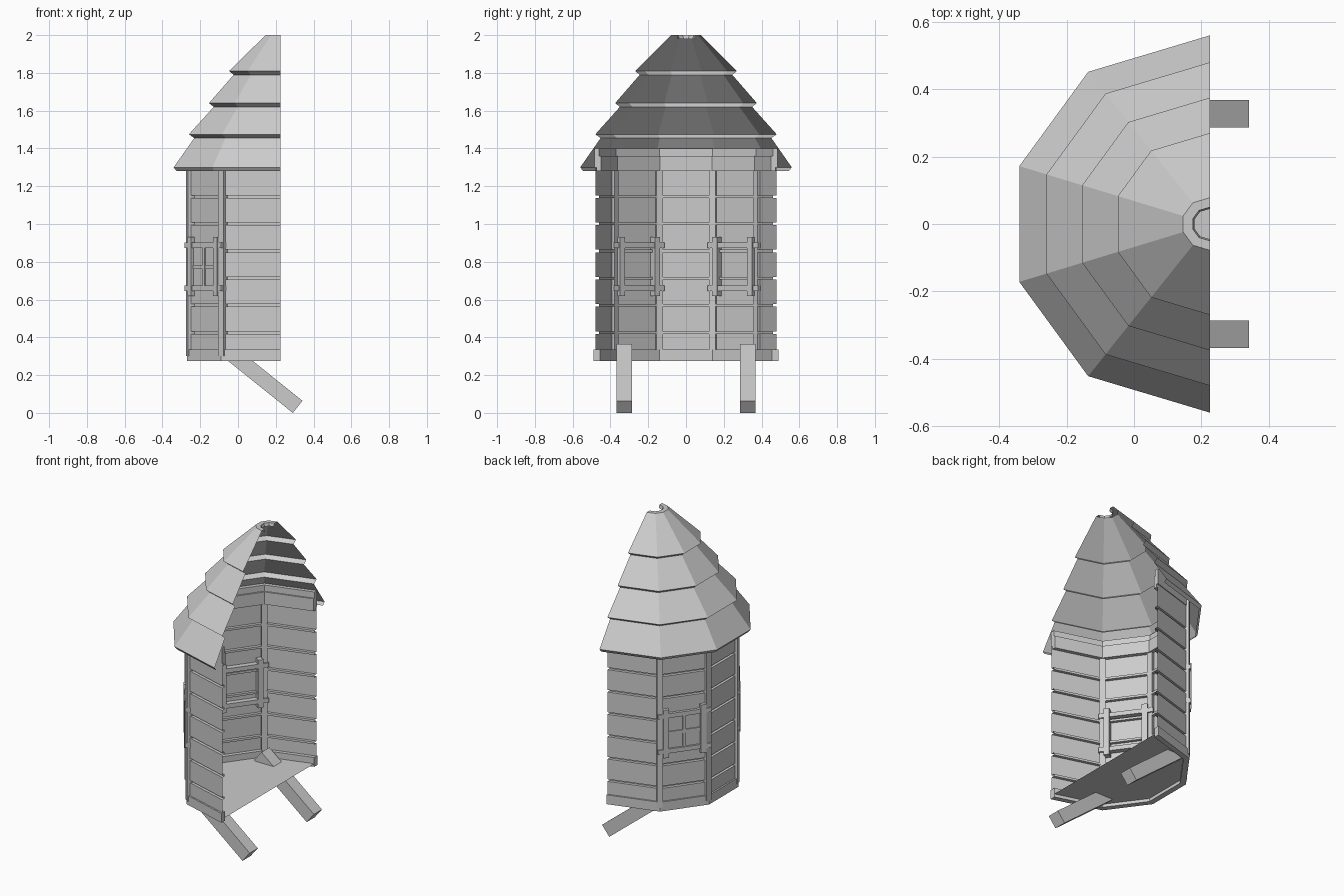
import bpy, bmesh, math
from mathutils import Vector, Matrix

cube = bpy.data.objects.get("Cube")
if cube:
    bpy.data.objects.remove(cube, do_unlink=True)

CUT_X = 0.225  # plane of the open side
HALF = [(0, 1), (-0.645, 0.807), (-1.01, 0.307)]
PLAN = HALF + [(x, -y) for x, y in reversed(HALF)]

grey = bpy.data.materials.new("plain grey")
grey.use_nodes = True
grey.diffuse_color = (0.6, 0.6, 0.6, 1)
grey.node_tree.nodes["Principled BSDF"].inputs["Base Color"].default_value = (0.6, 0.6, 0.6, 1)


def finish(name, bm):
    mesh = bpy.data.meshes.new(name)
    bm.to_mesh(mesh)
    bm.free()
    mesh.materials.append(grey)
    obj = bpy.data.objects.new(name, mesh)
    bpy.context.collection.objects.link(obj)
    return obj


def corner(i, s, z=0):
    x, y = PLAN[i]
    return Vector((CUT_X + x * s, y * s, z))


def sweep(name, profile, closed=False):
    """Sweep a (size, height) profile around the half-polygon plan."""
    bm = bmesh.new()
    rings = [[bm.verts.new(corner(i, s, z)) for i in range(len(PLAN))] for s, z in profile]
    pairs = list(zip(rings, rings[1:]))
    if closed:
        pairs.append((rings[-1], rings[0]))
    for low, high in pairs:
        for i in range(len(PLAN) - 1):
            bm.faces.new((low[i], low[i + 1], high[i + 1], high[i]))
    if closed:
        bm.faces.new([r[0] for r in rings])
        bm.faces.new([r[-1] for r in reversed(rings)])
        bmesh.ops.recalc_face_normals(bm, faces=bm.faces)
    return finish(name, bm)


def box(bm, frame, lo, hi):
    """Add a box between two corners, placed by a frame matrix."""
    lo, hi = Vector(lo), Vector(hi)
    size = Matrix.Diagonal((*(hi - lo), 1))
    bmesh.ops.create_cube(bm, size=1, matrix=frame @ Matrix.Translation((lo + hi) / 2) @ size)


# Stepped roof with an open rim at the peak
sweep("roof", [(0.545, 1.28), (0.56, 1.30), (0.452, 1.455), (0.48, 1.475),
               (0.35, 1.62), (0.375, 1.64), (0.245, 1.79), (0.27, 1.81),
               (0.078, 2.0), (0.05, 2.0), (0.045, 1.98)])

# Plank walls with recessed seams
wall = [(0.48, 0.3)]
for k in range(6):
    z = 0.425 + 0.144 * k
    wall += [(0.48, z - 0.007), (0.46, z - 0.007), (0.46, z + 0.007), (0.48, z + 0.007)]
wall.append((0.48, 1.3))
sweep("plank_walls", wall)

# Base and top beams
for name, s, inner, z0, z1 in (("base_beam", 0.49, 0.455, 0.275, 0.335),
                               ("top_beam", 0.475, 0.45, 1.28, 1.36),
                               ("upper_beam", 0.485, 0.46, 1.3, 1.4)):
    sweep(name, [(s, z0), (s, z1), (inner, z1), (inner, z0)], closed=True)

# Floor
bm = bmesh.new()
bm.faces.new([bm.verts.new(corner(i, 0.47, 0.295)) for i in range(len(PLAN))])
finish("floor", bm)

# Corner posts
for i in range(1, 5):
    p = corner(i, 0.473)
    angle = math.atan2(p.y, p.x - CUT_X)
    bm = bmesh.new()
    box(bm, Matrix.Translation(p) @ Matrix.Rotation(angle, 4, "Z"),
        (-0.018, -0.018, 0.3), (0.018, 0.018, 1.35))
    finish("corner_post", bm)

# Windows on the two diagonal walls: local x runs along the wall, y points out
for side, i in (("left", 1), ("right", 3)):
    a, b = corner(i, 0.47), corner(i + 1, 0.47)
    along = (b - a).normalized()
    out = Vector((along.y, -along.x, 0))
    mid = (a + b) / 2
    if out.dot(mid - Vector((CUT_X, 0, 0))) < 0:
        out, along = -out, -along
    frame = Matrix.Translation(mid) @ Matrix((
        (along.x, out.x, 0, 0), (along.y, out.y, 0, 0), (0, 0, 1, 0), (0, 0, 0, 1)))
    bm = bmesh.new()
    for z in (0.66, 0.888):
        box(bm, frame, (-0.165, -0.025, z - 0.014), (0.165, 0.028, z + 0.014))
    for u in (-0.115, 0.115):
        box(bm, frame, (u - 0.017, -0.03, 0.62), (u + 0.017, 0.032, 0.93))
    box(bm, frame, (-0.01, 0.01, 0.66), (0.01, 0.024, 0.888))
    box(bm, frame, (-0.115, 0.01, 0.763), (0.115, 0.022, 0.783))
    finish(side + "_window_frame", bm)
    bm = bmesh.new()
    box(bm, frame, (-0.115, 0.009, 0.66), (0.115, 0.016, 0.888))
    finish(side + "_window_pane", bm)

# Slanted support beams through the floor
slant = math.atan2(0.626, 0.78)
for side, y in (("left", 0.327), ("right", -0.327)):
    bm = bmesh.new()
    place = Matrix.Translation((0.29, y, 0)) @ Matrix.Rotation(slant, 4, "Y")
    box(bm, place, (-0.48, -0.041, 0), (0, 0.041, 0.082))
    finish(side + "_support_beam", bm)
